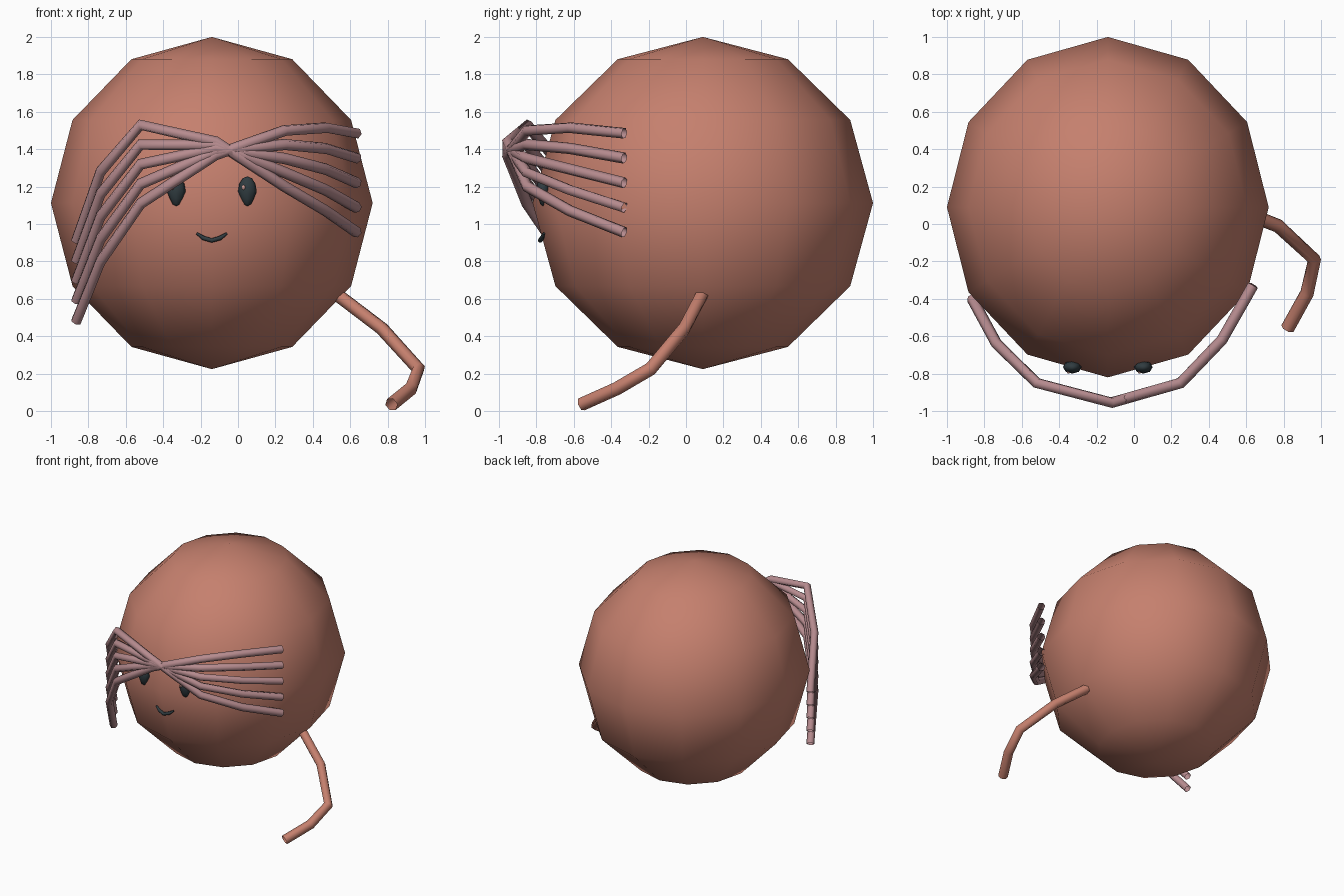
import bpy, math
from mathutils import Vector

cube = bpy.data.objects.get("Cube")
if cube:
    bpy.data.objects.remove(cube, do_unlink=True)


def make_material(name, rgb):
    mat = bpy.data.materials.new(name)
    mat.use_nodes = True
    mat.diffuse_color = (*rgb, 1)
    mat.node_tree.nodes["Principled BSDF"].inputs["Base Color"].default_value = (*rgb, 1)
    return mat


CLAY = make_material("clay red", (0.56, 0.215, 0.155))
PINK = make_material("dusty pink", (0.47, 0.26, 0.275))
SLATE = make_material("dark slate", (0.03, 0.045, 0.052))
GLINT = make_material("pale rose", (0.6, 0.32, 0.28))


def finish(obj, name, mat, angle=180):
    obj.name = name
    obj.data.name = name
    obj.data.materials.clear()
    obj.data.materials.append(mat)
    bpy.ops.object.select_all(action='DESELECT')
    obj.select_set(True)
    bpy.context.view_layer.objects.active = obj
    bpy.ops.object.shade_smooth_by_angle(angle=math.radians(angle))
    return obj


def ball(name, centre, radii, mat, segments=12, rings=6):
    bpy.ops.mesh.primitive_uv_sphere_add(segments=segments, ring_count=rings, radius=1)
    obj = bpy.context.object
    for v in obj.data.vertices:
        v.co = Vector(a * b for a, b in zip(v.co, radii))
    obj.location = centre
    return finish(obj, name, mat)


def tube(name, path, radius, mat, tips=1.0, capped=False):
    curve = bpy.data.curves.new(name, 'CURVE')
    curve.dimensions = '3D'
    curve.bevel_depth = radius
    curve.bevel_resolution = 1
    curve.use_fill_caps = capped
    spline = curve.splines.new('POLY')
    spline.points.add(len(path) - 1)
    for p, co in zip(spline.points, path):
        p.co = (*co, 1)
    spline.points[0].radius = spline.points[-1].radius = tips
    obj = bpy.data.objects.new(name, curve)
    bpy.context.collection.objects.link(obj)
    bpy.ops.object.select_all(action='DESELECT')
    obj.select_set(True)
    bpy.context.view_layer.objects.active = obj
    bpy.ops.object.convert(target='MESH')
    return finish(bpy.context.object, name, mat, 65)


# Round body
ball("body", (-0.14, 0.09, 1.112), (0.86, 0.91, 0.888), CLAY)

# Five strands wrapping the front and crossing above the face
plan = [(-0.865, -0.40), (-0.735, -0.64), (-0.52, -0.85), (-0.12, -0.955),
        (0.25, -0.85), (0.47, -0.62), (0.635, -0.33)]
first = [0.91, 1.28, 1.53, 1.44, 1.2, 1.07, 0.955]
last = [0.48, 0.80, 1.11, 1.37, 1.50, 1.515, 1.485]
for i in range(5):
    t = i / 4
    path = [(x, y, a + (b - a) * t) for (x, y), a, b in zip(plan, first, last)]
    tube(f"strand_{i + 1}", path, 0.03, PINK)

# Bent tail hanging from the left side
tube("tail", [(0.52, 0.09, 0.63), (0.77, -0.01, 0.44), (0.965, -0.19, 0.225),
              (0.925, -0.37, 0.12), (0.82, -0.56, 0.035)], 0.037, CLAY)

# Eyes narrowing downward, each with a small glint
for side, x in (("right", -0.33), ("left", 0.05)):
    eye = ball(f"{side}_eye", (x, -0.765, 1.175), (0.05, 0.035, 0.08), SLATE, 8, 6)
    for v in eye.data.vertices:
        if v.co.z < -0.01:
            v.co.x *= 0.8
            v.co.y *= 0.8
    ball(f"{side}_eye_glint", (x - 0.02, -0.79, 1.195), (0.011, 0.011, 0.014), GLINT, 6, 4)

# Smiling mouth
tube("mouth", [(-0.22, -0.76, 0.95), (-0.185, -0.77, 0.925), (-0.14, -0.78, 0.912),
               (-0.095, -0.77, 0.925), (-0.06, -0.76, 0.95)], 0.013, SLATE, 0.5, True)
